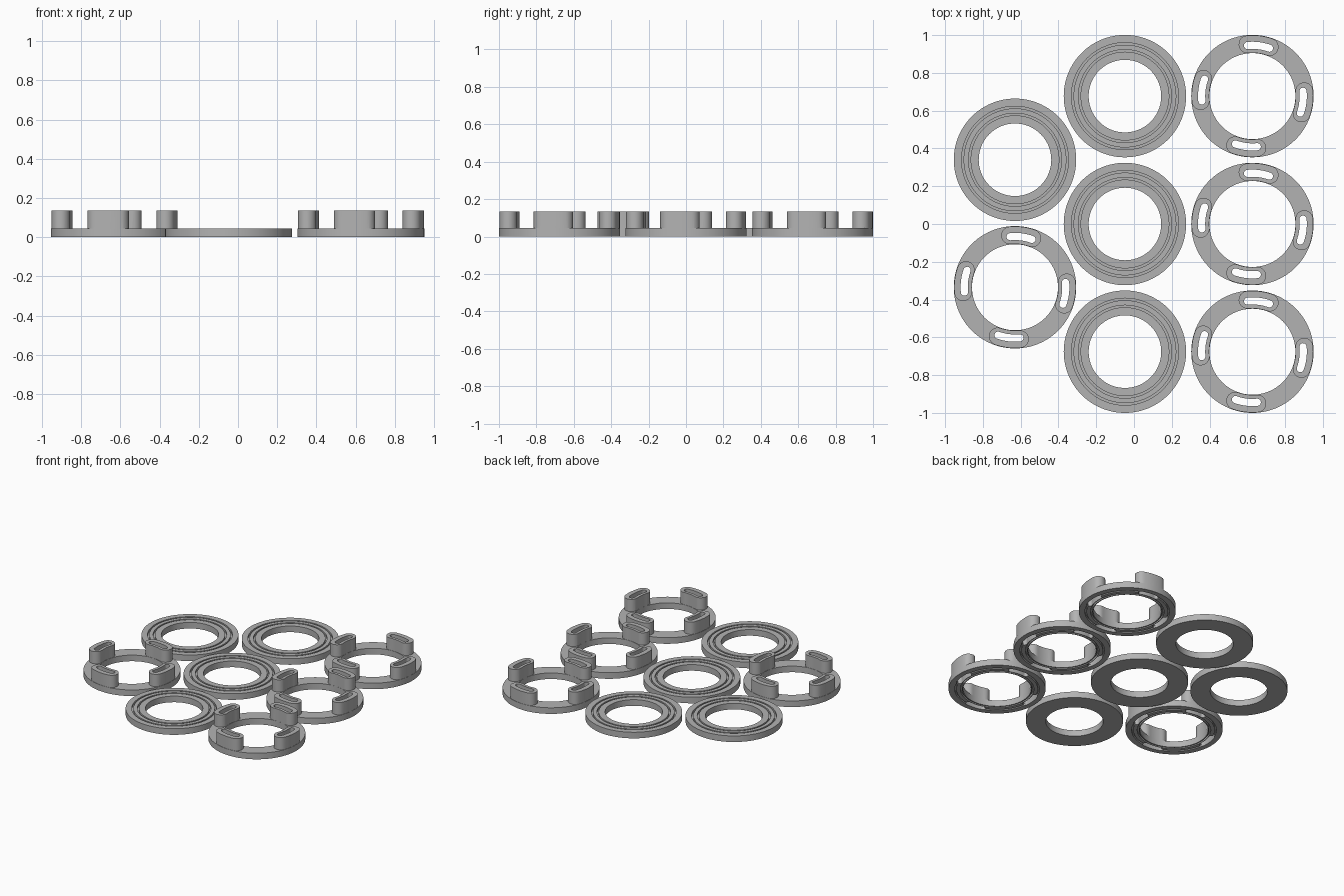
import bpy, bmesh, math

if "Cube" in bpy.data.objects:
    bpy.data.objects.remove(bpy.data.objects["Cube"])

SEG = 96
R_OUT, R_BASE, R_POST = 0.324, 0.192, 0.2275
H, TOP = 0.045, 0.135
GROOVES = [(0.235, 0.246), (0.272, 0.283)]
DEPTH = 0.016
TWIST = -7          # angular offset of the posts, degrees

grey = bpy.data.materials.new("plain grey")
grey.diffuse_color = (0.45, 0.45, 0.45, 1)
grey.use_nodes = True
grey.node_tree.nodes["Principled BSDF"].inputs["Base Color"].default_value = grey.diffuse_color


def make_object(name, bm):
    bmesh.ops.recalc_face_normals(bm, faces=bm.faces[:])
    mesh = bpy.data.meshes.new(name)
    bm.to_mesh(mesh)
    bm.free()
    mesh.materials.append(grey)
    ob = bpy.data.objects.new(name, mesh)
    bpy.context.collection.objects.link(ob)
    return ob


def revolve(name, profile):
    """Closed (r, z) profile turned around the z axis."""
    bm = bmesh.new()
    loops = []
    for i in range(SEG):
        a = 2 * math.pi * i / SEG
        loops.append([bm.verts.new((r * math.cos(a), r * math.sin(a), z)) for r, z in profile])
    n = len(profile)
    for i in range(SEG):
        p, q = loops[i], loops[(i + 1) % SEG]
        for j in range(n):
            k = (j + 1) % n
            bm.faces.new((p[j], q[j], q[k], p[k]))
    return make_object(name, bm)


def ring_profile(r_in, grooves_on_top):
    """Flat band with two narrow grooves on its top or bottom."""
    z, d = (H, H - DEPTH) if grooves_on_top else (0, DEPTH)
    face = [(r_in, z)]
    for a, b in GROOVES:
        face += [(a, z), (a, d), (b, d), (b, z)]
    face.append((R_OUT, z))
    other = 0 if grooves_on_top else H
    return face + [(R_OUT, other), (r_in, other)]


def curved_slots(name, r_mid, half_width, half_angle, z0, z1):
    """Four bent, round-ended prisms set around the ring."""
    bm = bmesh.new()
    for quarter in range(4):
        mid = math.radians(TWIST + 90 * quarter)
        ha = math.radians(half_angle)
        pts = []
        for i in range(11):                                   # outer arc
            a = mid - ha + 2 * ha * i / 10
            r = r_mid + half_width
            pts.append((r * math.cos(a), r * math.sin(a)))
        for end, start in ((mid + ha, 0), (mid - ha, math.pi)):
            cx, cy = r_mid * math.cos(end), r_mid * math.sin(end)
            for i in range(1, 12):                            # round end
                t = end + start + math.pi * i / 12
                pts.append((cx + half_width * math.cos(t), cy + half_width * math.sin(t)))
            if start == 0:
                for i in range(11):                           # inner arc
                    a = mid + ha - 2 * ha * i / 10
                    r = r_mid - half_width
                    pts.append((r * math.cos(a), r * math.sin(a)))
        face = bm.faces.new([bm.verts.new((x, y, z0)) for x, y in pts])
        out = bmesh.ops.extrude_face_region(bm, geom=[face])
        for v in out["geom"]:
            if isinstance(v, bmesh.types.BMVert):
                v.co.z = z1
    return make_object(name, bm)


def boolean(ob, tool, operation):
    mod = ob.modifiers.new(operation.lower(), 'BOOLEAN')
    mod.operation, mod.solver, mod.object = operation, 'EXACT', tool
    bpy.context.view_layer.objects.active = ob
    bpy.ops.object.modifier_apply(modifier=mod.name)
    bpy.data.objects.remove(tool)


def place(ob, spots):
    """Smooth the part and repeat it at each spot."""
    bpy.ops.object.select_all(action='DESELECT')
    ob.select_set(True)
    bpy.context.view_layer.objects.active = ob
    bpy.ops.object.shade_smooth_by_angle(angle=math.radians(30))
    for i, (x, y) in enumerate(spots):
        part = ob
        if i:
            part = ob.copy()
            bpy.context.collection.objects.link(part)
        part.location = (x, y, 0)


# Grooved base rings
base = revolve("grooved_ring", ring_profile(R_BASE, True))
place(base, [(-0.048, 0.677), (-0.048, 0), (-0.048, -0.676), (-0.63, 0.34)])

# Rings with four hollow upright posts
holder = revolve("post_ring", ring_profile(R_POST, False))
boolean(holder, curved_slots("posts", 0.2755, 0.0465, 12.5, 0.03, TOP), 'UNION')
boolean(holder, curved_slots("slot_cutter", 0.269, 0.019, 12.5, -0.05, TOP + 0.05), 'DIFFERENCE')
place(holder, [(0.627, 0.677), (0.627, 0), (0.627, -0.676), (-0.63, -0.335)])
